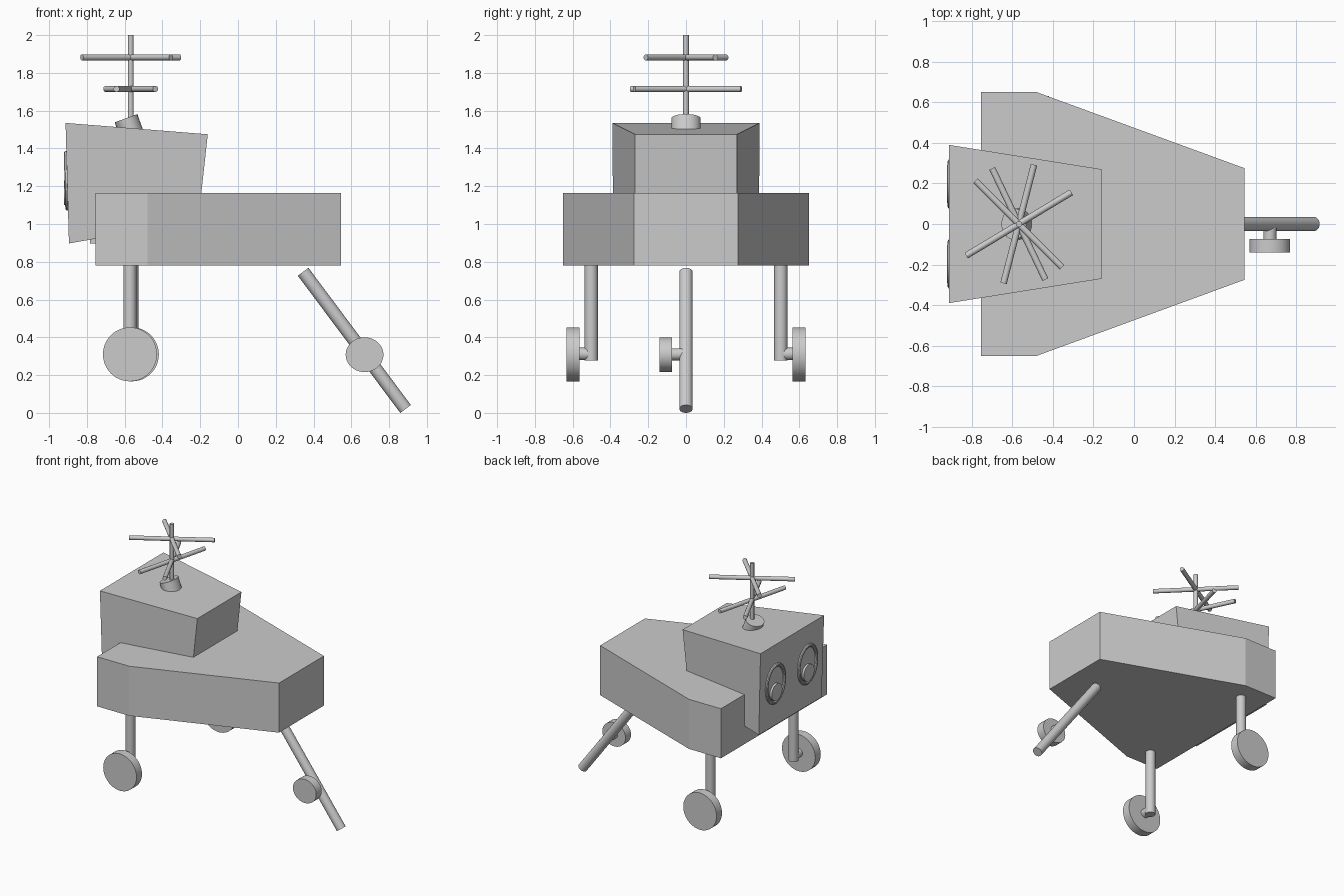
import bpy, bmesh, math
from mathutils import Vector

if "Cube" in bpy.data.objects:
    bpy.data.objects.remove(bpy.data.objects["Cube"])


def mesh_object(name, bm):
    bmesh.ops.recalc_face_normals(bm, faces=bm.faces)
    me = bpy.data.meshes.new(name)
    bm.to_mesh(me)
    bm.free()
    ob = bpy.data.objects.new(name, me)
    bpy.context.collection.objects.link(ob)
    return ob


def smooth(ob):
    bpy.ops.object.select_all(action='DESELECT')
    bpy.context.view_layer.objects.active = ob
    ob.select_set(True)
    bpy.ops.object.shade_smooth_by_angle(angle=math.radians(35))


def loft(name, lower, upper):
    """Closed solid between two matching point loops."""
    bm = bmesh.new()
    a = [bm.verts.new(p) for p in lower]
    b = [bm.verts.new(p) for p in upper]
    bm.faces.new(a)
    bm.faces.new(b)
    n = len(a)
    for i in range(n):
        j = (i + 1) % n
        bm.faces.new((a[i], a[j], b[j], b[i]))
    return mesh_object(name, bm)


def rod(name, p, q, r, scale=(1, 1), sides=32):
    """Capped cylinder from p to q, optionally elliptical."""
    p, q = Vector(p), Vector(q)
    d = q - p
    bm = bmesh.new()
    bmesh.ops.create_cone(bm, cap_ends=True, segments=sides,
                          radius1=r, radius2=r, depth=d.length)
    ob = mesh_object(name, bm)
    ob.location = (p + q) / 2
    ob.rotation_euler = d.to_track_quat('Z', 'Y').to_euler()
    ob.scale = (scale[0], scale[1], 1)
    smooth(ob)
    return ob


# Hull: tapered slab
plan = [(-0.755, -0.65), (-0.48, -0.65), (0.545, -0.275),
        (0.545, 0.275), (-0.48, 0.65), (-0.755, 0.65)]
loft("hull", [(x, y, 0.78) for x, y in plan], [(x, y, 1.165) for x, y in plan])

# Head: leaning tapered box
loft("head",
     [(-0.895, -0.385, 0.897), (-0.21, -0.27, 1.02), (-0.21, 0.27, 1.02), (-0.895, 0.385, 0.897)],
     [(-0.913, -0.39, 1.535), (-0.16, -0.27, 1.475), (-0.16, 0.27, 1.475), (-0.913, 0.39, 1.535)])

# Neck stub under the head
loft("neck",
     [(x, y, 0.897) for x, y in ((-0.783, -0.2), (-0.6, -0.2), (-0.6, 0.2), (-0.783, 0.2))],
     [(x, y, 1.1) for x, y in ((-0.783, -0.2), (-0.6, -0.2), (-0.6, 0.2), (-0.783, 0.2))])

# Oval eye rings with pupils on the head's end face
for side, s in (("left", 1), ("right", -1)):
    bm = bmesh.new()
    n, m, tube = 40, 10, 0.014
    rings = []
    for i in range(n):
        t = 2 * math.pi * i / n
        ring = []
        for k in range(m):
            u = 2 * math.pi * k / m
            c = tube * math.cos(u)
            z = (0.144 + c) * math.sin(t)
            ring.append(bm.verts.new((-0.905 - 0.028 * z + tube * math.sin(u),
                                      s * 0.197 + (0.109 + c) * math.cos(t), 1.228 + z)))
        rings.append(ring)
    for i in range(n):
        a, b = rings[i], rings[(i + 1) % n]
        for k in range(m):
            l = (k + 1) % m
            bm.faces.new((a[k], b[k], b[l], a[l]))
    smooth(mesh_object(side + "_eye_ring", bm))
    rod(side + "_pupil", (-0.88, s * 0.197, 1.165), (-0.92, s * 0.197, 1.165), 0.065)

# Antenna: tilted base, mast and two tiers of crossed bars
rod("antenna_base", (-0.552, 0, 1.447), (-0.593, 0, 1.56), 0.077)
bpy.data.objects["antenna_base"].scale = (1, 0.83, 1)
rod("antenna_mast", (-0.568, 0, 1.5), (-0.568, 0, 2.0), 0.015, sides=20)
for i, (dx, dy, z) in enumerate(((0.213, -0.213, 1.882), (0.259, 0.156, 1.882),
                                 (0.131, -0.274, 1.715), (0.075, 0.292, 1.715))):
    rod(f"antenna_bar_{i + 1}", (-0.568 - dx, -dy, z), (-0.568 + dx, dy, z), 0.016, sides=20)

# Main legs, axles and wheels
for side, s, x in (("front", -1, -0.572), ("back", 1, -0.562)):
    rod(side + "_leg", (x, s * 0.502, 0.277), (x, s * 0.502, 0.95), 0.035)
    rod(side + "_axle", (x, s * 0.502, 0.312), (x, s * 0.58, 0.312), 0.033)
    rod(side + "_wheel", (x, s * 0.565, 0.31), (x, s * 0.632, 0.31), 0.143, sides=48)

# Slanted prop with small wheel
rod("prop_leg", (0.345, 0, 0.747), (0.887, 0, 0.021), 0.035)
rod("prop_axle", (0.67, 0, 0.31), (0.67, -0.09, 0.31), 0.032)
wheel = rod("prop_wheel", (0.67, -0.073, 0.308), (0.67, -0.14, 0.308), 0.1, sides=40)
wheel.scale = (1, 0.92, 1)
